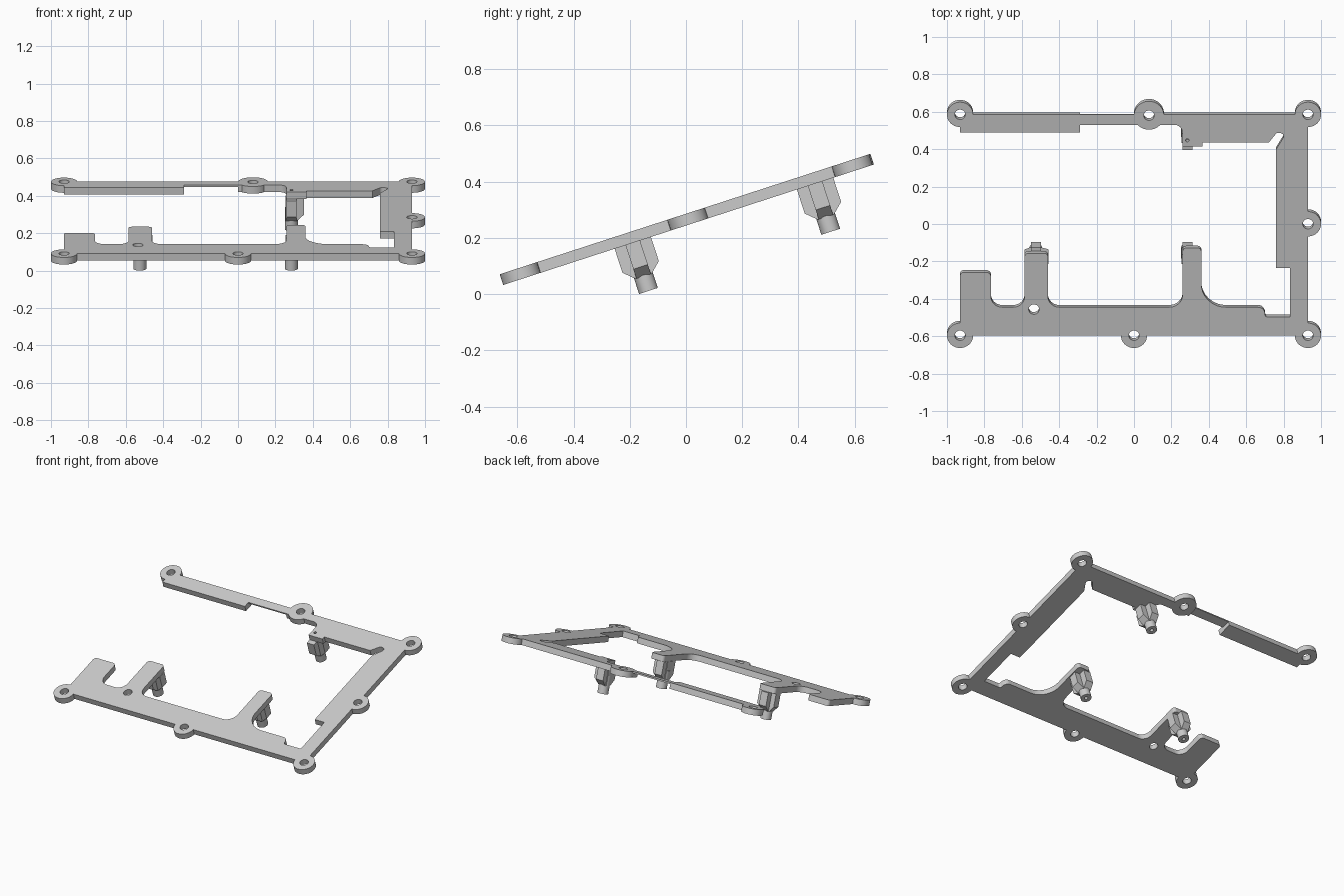
import bpy, bmesh, math
from mathutils import Vector, Matrix

old = bpy.data.objects.get("Cube")
if old:
    bpy.data.objects.remove(old, do_unlink=True)

grey = bpy.data.materials.new("light_grey")
grey.use_nodes = True
colour = (0.6, 0.6, 0.6, 1)
grey.diffuse_color = colour
grey.node_tree.nodes["Principled BSDF"].inputs["Base Color"].default_value = colour

THICK = 0.04
TILT = Matrix.Translation((0, 0, 0.286)) @ Matrix.Rotation(math.radians(18), 4, "X")


def make(name, bm):
    bmesh.ops.recalc_face_normals(bm, faces=bm.faces)
    mesh = bpy.data.meshes.new(name)
    bm.to_mesh(mesh)
    bm.free()
    mesh.materials.append(grey)
    obj = bpy.data.objects.new(name, mesh)
    bpy.context.collection.objects.link(obj)
    return obj


def prism(name, pts, push):
    bm = bmesh.new()
    face = bm.faces.new([bm.verts.new(p) for p in pts])
    ext = bmesh.ops.extrude_face_region(bm, geom=[face])
    moved = [v for v in ext["geom"] if isinstance(v, bmesh.types.BMVert)]
    bmesh.ops.translate(bm, verts=moved, vec=push)
    # the extrusion may leave the starting cap out
    bmesh.ops.holes_fill(bm, edges=[e for e in bm.edges if e.is_boundary], sides=0)
    return make(name, bm)


def cylinder(name, x, y, r, top, bottom, segs=32):
    bm = bmesh.new()
    bmesh.ops.create_cone(bm, cap_ends=True, segments=segs, radius1=r, radius2=r,
                          depth=top - bottom,
                          matrix=Matrix.Translation((x, y, (top + bottom) / 2)))
    return make(name, bm)


def combine(obj, tool, mode):
    # apply the boolean and remove the tool
    tool.hide_render = True
    mod = obj.modifiers.new(mode, "BOOLEAN")
    mod.operation, mod.object, mod.solver = mode, tool, "EXACT"
    bpy.context.view_layer.update()
    mesh = bpy.data.meshes.new_from_object(
        obj.evaluated_get(bpy.context.evaluated_depsgraph_get()))
    obj.modifiers.clear()
    obj.data = mesh
    bpy.data.objects.remove(tool, do_unlink=True)


def rounded(corners):
    # replace each corner that has a radius by an arc
    out = []
    for i, (x, y, r) in enumerate(corners):
        p = Vector((x, y))
        if not r:
            out.append((x, y, 0))
            continue
        a = (Vector(corners[i - 1][:2]) - p).normalized()
        b = (Vector(corners[(i + 1) % len(corners)][:2]) - p).normalized()
        half = a.angle(b) / 2
        centre = p + (a + b).normalized() * r / math.sin(half)
        start = p + a * r / math.tan(half) - centre
        end = p + b * r / math.tan(half) - centre
        for k in range(9):
            q = centre + start.lerp(end, k / 8).normalized() * r
            out.append((q.x, q.y, 0))
    return out


# Frame plate: outer edge, back rail, right rail, front rail with three tabs
outline = [
    (-.93, -.627, 0), (.93, -.627, 0), (.93, .615, 0), (-.93, .615, 0),
    (-.93, .515, 0), (-.29, .515, 0), (-.29, .557, 0), (.258, .557, .04),
    (.258, .435, 0), (.365, .435, 0), (.365, .457, 0), (.72, .457, 0),
    (.765, .515, .018), (.81, .505, .018), (.76, .42, 0), (.76, -.247, 0),
    (.835, -.247, 0), (.835, -.523, 0), (.7, -.523, .015), (.7, -.468, .037),
    (.36, -.468, .13), (.36, -.135, .02), (.26, -.135, .02), (.26, -.468, .07),
    (-.46, -.468, .06), (-.46, -.165, .02), (-.585, -.165, .02),
    (-.585, -.468, .06), (-.765, -.468, .06), (-.765, -.272, .025),
    (-.93, -.272, .02)]
frame = prism("frame_plate", rounded(outline), (0, 0, -THICK))

# Thinned stretch of the back rail
recess = prism("recess_cutter", [(-.29, .5, -.01), (0, .5, -.01), (0, .7, -.01),
                                 (-.29, .7, -.01)], (0, 0, -.1))
combine(frame, recess, "DIFFERENCE")

# Screw ears around the edge
ears = [(-.93, -.627, .07), (0, -.627, .07), (.93, -.627, .07), (.93, 0, .07),
        (.93, .615, .07), (.08, .61, .08), (-.93, .615, .07)]
for x, y, r in ears:
    combine(frame, cylinder("ear", x, y, r, 0, -THICK, 40), "UNION")
for x, y, r in ears + [(-.535, -.48, 0)]:
    combine(frame, cylinder("hole_cutter", x, y, .028, .1, -.1, 24), "DIFFERENCE")
combine(frame, cylinder("pin_hole_cutter", .285, .47, .009, .1, -.1, 12), "DIFFERENCE")


def fin_profile(left, right):
    # half widths, with the lower corners chamfered toward the pin
    return [(-left, -THICK), (right, -THICK), (right, -.13), (.03, -.165),
            (-.03, -.165), (-left, -.13 if left > .03 else -.16)]


# Ribbed posts with a hollow locating pin
def post(name, x, y, left):
    w = .027
    obj = prism(name, [(x - w, y + s, z) for s, z in fin_profile(.068, .068)],
                (2 * w, 0, 0))
    cross = prism("cross_fin", [(x + s, y - w, z) for s, z in fin_profile(left, .068)],
                  (0, 2 * w, 0))
    combine(obj, cross, "UNION")
    combine(obj, cylinder("pin", x, y, .035, -.1, -.22), "UNION")
    combine(obj, cylinder("bore_cutter", x, y, .011, -.06, -.3, 16), "DIFFERENCE")
    return obj


parts = [frame,
         post("right_front_post", -.525, -.212, .06),
         post("left_front_post", .285, -.212, .03),
         post("back_post", .285, .47, .03)]

# Tilt everything and shade
for obj in parts:
    obj.matrix_world = TILT
    bpy.ops.object.select_all(action="DESELECT")
    obj.select_set(True)
    bpy.context.view_layer.objects.active = obj
    bpy.ops.object.shade_smooth_by_angle(angle=math.radians(30))
